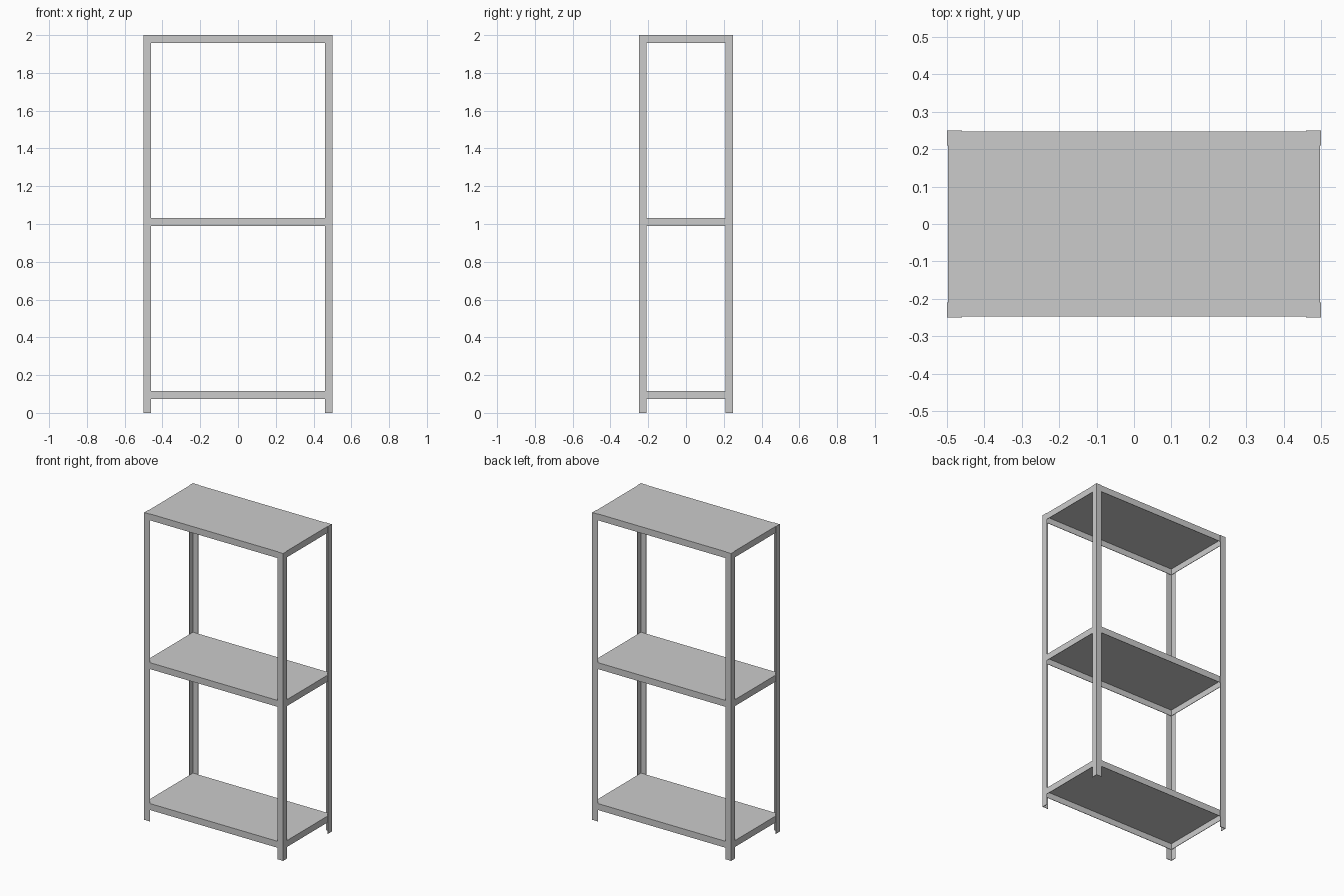
import bpy, bmesh

if "Cube" in bpy.data.objects:
    bpy.data.objects.remove(bpy.data.objects["Cube"])

W, D, H = 0.5, 0.25, 2.0    # half width, half depth, height
LEG = 0.04                  # flange width of the angle posts
T = 0.003                   # sheet thickness
RIM = 0.042                 # shelf rim height


def finish(name, bm):
    bmesh.ops.recalc_face_normals(bm, faces=bm.faces)
    mesh = bpy.data.meshes.new(name)
    bm.to_mesh(mesh)
    bm.free()
    obj = bpy.data.objects.new(name, mesh)
    bpy.context.collection.objects.link(obj)
    return obj


def post(name, sx, sy):
    """L-shaped angle post, open towards the inside of the rack."""
    bm = bmesh.new()
    profile = [(0, 0), (LEG, 0), (LEG, T), (T, T), (T, LEG), (0, LEG)]
    face = bm.faces.new([bm.verts.new((sx * (W - x), sy * (D - y), 0)) for x, y in profile])
    ext = bmesh.ops.extrude_face_region(bm, geom=[face], use_keep_orig=True)
    top = [g for g in ext["geom"] if isinstance(g, bmesh.types.BMVert)]
    bmesh.ops.translate(bm, verts=top, vec=(0, 0, H))
    return finish(name, bm)


def shelf(name, z_top):
    """Sheet tray with its rim folded down, open underneath."""
    bm = bmesh.new()
    rings = []
    for inset, z in [(T, z_top), (T, z_top - RIM), (2 * T, z_top - RIM), (2 * T, z_top - T)]:
        x, y = W - inset, D - inset
        rings.append([bm.verts.new((a * x, b * y, z))
                      for a, b in [(-1, -1), (1, -1), (1, 1), (-1, 1)]])
    for r, s in zip(rings, rings[1:]):
        for i in range(4):
            j = (i + 1) % 4
            bm.faces.new((r[i], r[j], s[j], s[i]))
    bm.faces.new(rings[0])
    bm.faces.new(rings[-1])
    return finish(name, bm)


# Corner posts
for side, sx in (("left", -1), ("right", 1)):
    for end, sy in (("front", -1), ("back", 1)):
        post(f"{end}_{side}_post", sx, sy)

# Shelves
for label, z in (("bottom", 0.115), ("middle", 1.032), ("top", H)):
    shelf(f"{label}_shelf", z)
